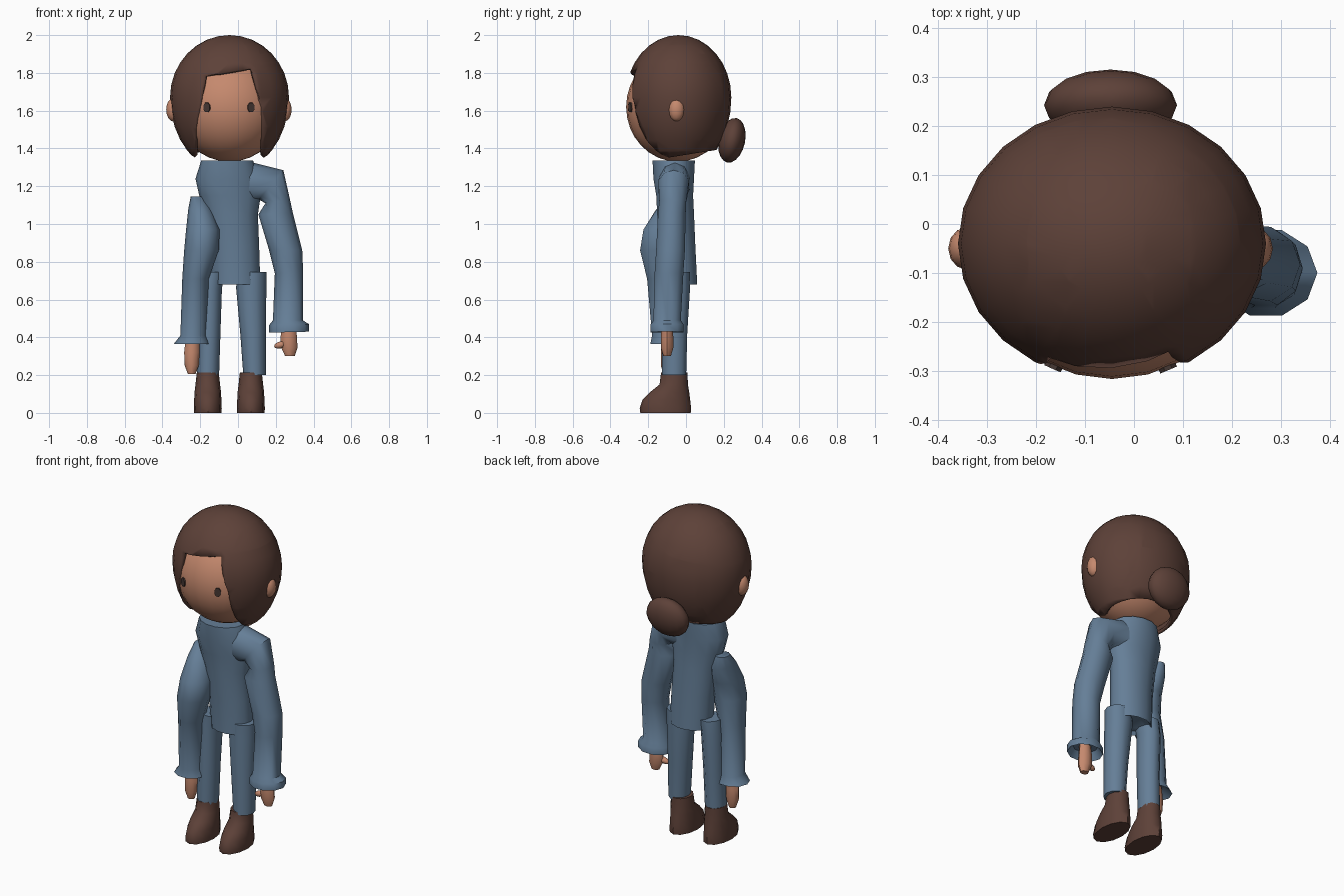
import bpy, bmesh, math
from mathutils import Vector, Matrix


def material(name, rgb):
    m = bpy.data.materials.new(name)
    m.diffuse_color = (*rgb, 1)
    return m


BLUE = material("blue cloth", (0.13, 0.21, 0.31))
SKIN = material("skin", (0.56, 0.25, 0.155))
BROWN = material("dark brown", (0.11, 0.053, 0.04))
EYE = material("eye brown", (0.06, 0.038, 0.033))


def finish(name, bm, mat, angle=50):
    bmesh.ops.recalc_face_normals(bm, faces=bm.faces)
    me = bpy.data.meshes.new(name)
    bm.to_mesh(me)
    bm.free()
    ob = bpy.data.objects.new(name, me)
    bpy.context.collection.objects.link(ob)
    me.materials.append(mat)
    bpy.ops.object.select_all(action='DESELECT')
    ob.select_set(True)
    bpy.context.view_layer.objects.active = ob
    bpy.ops.object.shade_smooth_by_angle(angle=math.radians(angle))
    return ob


def loft(name, rings, mat, n=10, angle=50):
    """Each ring: x0, z0, x1, z1 (its two side points), centre y, half depth."""
    bm = bmesh.new()
    loops = []
    for x0, z0, x1, z1, cy, ry in rings:
        c = Vector(((x0 + x1) / 2, cy, (z0 + z1) / 2))
        u = Vector(((x1 - x0) / 2, 0, (z1 - z0) / 2))
        loops.append([bm.verts.new(c + u * math.cos(a) + Vector((0, ry * math.sin(a), 0)))
                      for a in (2 * math.pi * i / n for i in range(n))])
    for a, b in zip(loops, loops[1:]):
        for i in range(n):
            j = (i + 1) % n
            bm.faces.new((a[i], a[j], b[j], b[i]))
    bm.faces.new(loops[0])
    bm.faces.new(loops[-1])
    return finish(name, bm, mat, angle)


def ball(center, radii, u=24, v=16, tilt=0, axis='X'):
    bm = bmesh.new()
    bmesh.ops.create_uvsphere(bm, u_segments=u, v_segments=v, radius=1)
    bm.transform(Matrix.Translation(center) @ Matrix.Rotation(tilt, 4, axis)
                 @ Matrix.Diagonal((*radii, 1)))
    return bm


# Head
FC, FR = Vector((-0.045, -0.045, 1.62)), (0.285, 0.272, 0.29)
finish("head", ball(FC, FR), SKIN)

# Hair cap: rounded shell, longer below its widest line
bm = ball((0, 0, 0), (0.315, 0.28, 0.33))
for v in bm.verts:
    if v.co.z < 0:
        v.co.z *= 0.40 / 0.33
    v.co += Vector((-0.045, -0.04, 1.67))


def cut(bm, co, no, clear=False):
    bmesh.ops.bisect_plane(bm, geom=bm.verts[:] + bm.edges[:] + bm.faces[:],
                           plane_co=co, plane_no=no, clear_inner=clear)


cut(bm, (0, -0.04, 1.36), (0, -0.16, 1), True)
# Face opening, cut along a lopsided fringe outline
fringe = [(-0.23, 1.2), (-0.225, 1.5), (-0.17, 1.785), (0.07, 1.825), (0.125, 1.62), (0.138, 1.2)]
for (xa, za), (xb, zb) in zip(fringe, fringe[1:]):
    cut(bm, (xa, 0, za), (zb - za, 0, xa - xb))


def inside(p):
    return p.y < -0.04 and all(
        (zb - za) * (p.x - xa) - (xb - xa) * (p.z - za) > 0
        for (xa, za), (xb, zb) in zip(fringe, fringe[1:]))


bmesh.ops.delete(bm, geom=[f for f in bm.faces if inside(f.calc_center_median())], context='FACES')
hair = finish("hair", bm, BROWN)
shell = hair.modifiers.new("thickness", 'SOLIDIFY')
shell.thickness = 0.02

# Hair bun
finish("hair_bun", ball((-0.048, 0.243, 1.443), (0.136, 0.07, 0.12), 16, 10, math.radians(-12)), BROWN)

# Ears and eyes
for side, s in (("right", -1), ("left", 1)):
    finish(side + "_ear", ball((-0.048 + s * 0.295, -0.05, 1.605), (0.037, 0.043, 0.062), 12, 8), SKIN)
    x, z = -0.048 + s * 0.117, 1.617
    dx, dz = (x - FC.x) / FR[0], (z - FC.z) / FR[2]
    y = FC.y - FR[1] * math.sqrt(1 - dx * dx - dz * dz)
    normal = Vector((dx / FR[0], (y - FC.y) / FR[1] ** 2, dz / FR[2])).normalized()
    bm = bmesh.new()
    bmesh.ops.create_cone(bm, cap_ends=True, segments=8, radius1=1, radius2=1, depth=0.009,
                          matrix=Matrix.Rotation(math.pi / 8, 4, 'Z'))
    bm.transform(Matrix.Translation((x, y, z)) @ normal.to_track_quat('Z', 'Y').to_matrix().to_4x4()
                 @ Matrix.Diagonal((0.02, 0.027, 1, 1)))
    finish(side + "_eye", bm, EYE, 30)

# Jumper body
loft("jumper", [
    (-0.195, 1.335, 0.08, 1.335, -0.065, 0.115),
    (-0.225, 1.24, 0.115, 1.24, -0.065, 0.11),
    (-0.205, 1.15, 0.12, 1.15, -0.06, 0.10),
    (-0.175, 1.05, 0.105, 1.05, -0.055, 0.10),
    (-0.15, 0.88, 0.112, 0.88, -0.045, 0.097),
    (-0.138, 0.68, 0.118, 0.68, -0.04, 0.102),
    (-0.12, 0.70, 0.10, 0.70, -0.04, 0.088)], BLUE, 14)

# Sleeves with flared, hollow cuffs
loft("left_sleeve", [
    (0.04, 1.10, 0.06, 1.33, -0.06, 0.085),
    (0.11, 1.13, 0.24, 1.285, -0.065, 0.085),
    (0.145, 1.11, 0.275, 1.13, -0.07, 0.075),
    (0.108, 1.05, 0.29, 1.06, -0.075, 0.077),
    (0.165, 0.86, 0.34, 0.86, -0.082, 0.08),
    (0.195, 0.74, 0.345, 0.74, -0.09, 0.08),
    (0.185, 0.49, 0.343, 0.49, -0.1, 0.076),
    (0.165, 0.465, 0.375, 0.47, -0.1, 0.092),
    (0.165, 0.425, 0.375, 0.43, -0.1, 0.092),
    (0.195, 0.47, 0.34, 0.47, -0.1, 0.065)], BLUE)
loft("right_sleeve", [
    (-0.25, 1.145, -0.175, 1.145, -0.05, 0.045),
    (-0.263, 1.08, -0.13, 1.06, -0.08, 0.085),
    (-0.275, 0.97, -0.097, 0.97, -0.13, 0.10),
    (-0.285, 0.86, -0.102, 0.86, -0.148, 0.10),
    (-0.295, 0.71, -0.155, 0.71, -0.125, 0.085),
    (-0.305, 0.41, -0.168, 0.41, -0.11, 0.073),
    (-0.34, 0.365, -0.148, 0.365, -0.105, 0.088),
    (-0.29, 0.40, -0.18, 0.40, -0.105, 0.06)], BLUE)

# Hands and thumb
loft("left_hand", [
    (0.235, 0.48, 0.305, 0.48, -0.1, 0.028), (0.225, 0.40, 0.312, 0.40, -0.1, 0.033),
    (0.228, 0.345, 0.315, 0.345, -0.1, 0.033), (0.25, 0.30, 0.30, 0.30, -0.1, 0.02)], SKIN, 8)
finish("left_thumb", ball((0.225, -0.11, 0.36), (0.035, 0.018, 0.018), 8, 6, math.radians(-15), 'Y'), SKIN)
loft("right_hand", [
    (-0.275, 0.41, -0.205, 0.41, -0.1, 0.028), (-0.285, 0.32, -0.203, 0.32, -0.1, 0.033),
    (-0.282, 0.25, -0.208, 0.25, -0.1, 0.033), (-0.265, 0.205, -0.225, 0.205, -0.1, 0.02)], SKIN, 8)

# Trouser legs
loft("left_leg", [
    (-0.005, 0.745, 0.15, 0.745, -0.05, 0.075), (-0.01, 0.66, 0.15, 0.66, -0.05, 0.075),
    (0.012, 0.42, 0.148, 0.42, -0.06, 0.07), (0.028, 0.2, 0.147, 0.2, -0.063, 0.067)], BLUE)
loft("right_leg", [
    (-0.20, 0.745, -0.07, 0.745, -0.05, 0.075), (-0.21, 0.66, -0.085, 0.66, -0.05, 0.075),
    (-0.212, 0.42, -0.093, 0.42, -0.06, 0.07), (-0.218, 0.2, -0.10, 0.2, -0.063, 0.067)], BLUE)

# Boots: stacked outlines from ankle to sole (z, half width, front y, back y)
for side, cx in (("left", 0.068), ("right", -0.16)):
    loft(side + "_boot", [
        (cx - w, z, cx + w, z, (f + b) / 2, (b - f) / 2) for z, w, f, b in (
            (0.215, 0.058, -0.132, 0.008), (0.15, 0.065, -0.14, 0.01),
            (0.11, 0.07, -0.19, 0.017), (0.07, 0.072, -0.23, 0.022),
            (0.025, 0.074, -0.245, 0.027), (0.0, 0.073, -0.242, 0.025))], BROWN, 12)
